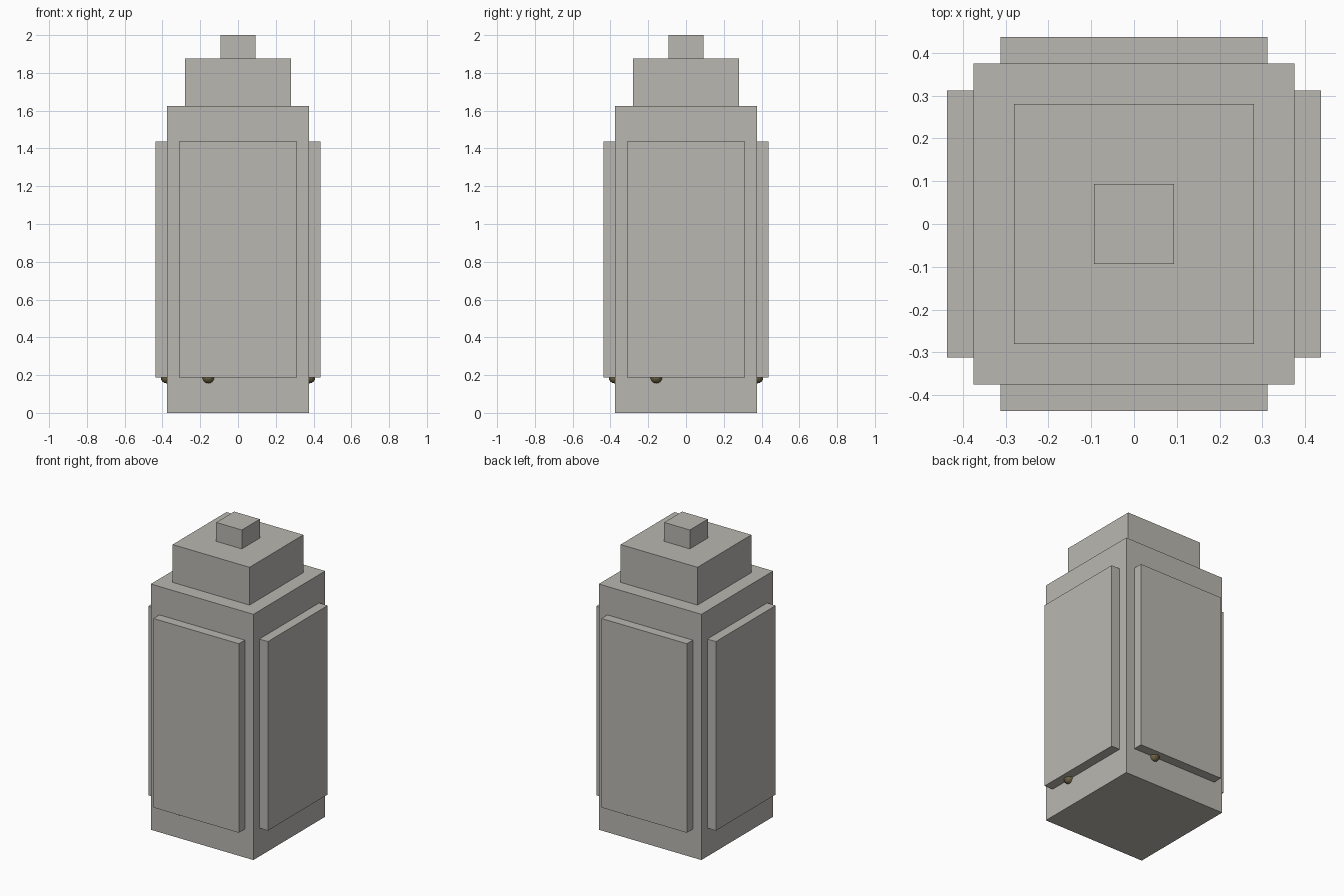
import bpy
import math
from mathutils import Matrix, Vector

cube = bpy.data.objects.get("Cube")
if cube:
    bpy.data.objects.remove(cube, do_unlink=True)


def material(name, rgb):
    mat = bpy.data.materials.new(name)
    mat.use_nodes = True
    mat.diffuse_color = (*rgb, 1)
    mat.node_tree.nodes["Principled BSDF"].inputs["Base Color"].default_value = (*rgb, 1)
    return mat


stone = material("warm grey stone", (0.49, 0.475, 0.44))
brass = material("dull brass", (0.16, 0.13, 0.06))


def block(name, half, bottom, top, y=0, depth=None, turn=0):
    """Box between two heights, offset along y and then turned about z."""
    bpy.ops.mesh.primitive_cube_add(size=1)
    ob = bpy.context.object
    ob.name = name
    size = Vector((2 * half, depth or 2 * half, top - bottom))
    move = Matrix.Translation((0, y, (bottom + top) / 2))
    ob.data.transform(Matrix.Rotation(turn, 4, "Z") @ move @ Matrix.Diagonal(size.to_4d()))
    ob.data.materials.append(stone)


# Stacked square tiers
block("body", 0.375, 0, 1.625)
block("roof_tier", 0.28125, 1.625, 1.875)
block("top_cap", 0.09375, 1.875, 2)

# Raised panel and small knob on each side
for i, side in enumerate(("front", "left", "back", "right")):
    turn = i * math.pi / 2
    block(side + "_panel", 0.3125, 0.1875, 1.4375, y=-0.40625, depth=0.0625, turn=turn)
    bpy.ops.mesh.primitive_uv_sphere_add(segments=12, ring_count=8, radius=0.031)
    knob = bpy.context.object
    knob.name = side + "_knob"
    knob.data.transform(Matrix.Rotation(turn, 4, "Z") @ Matrix.Translation((-0.157, -0.378, 0.1875)))
    knob.data.materials.append(brass)
